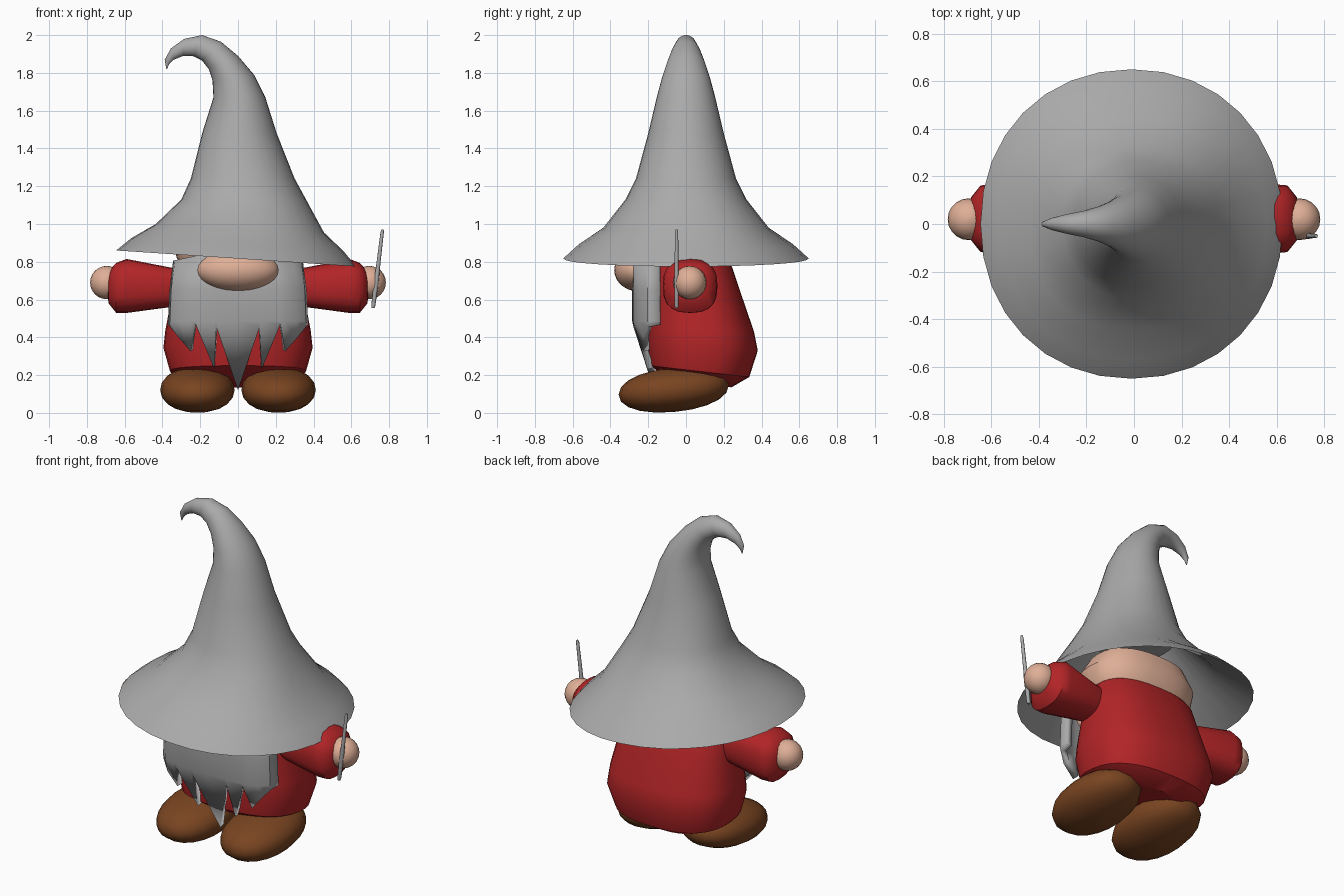
import bpy, bmesh, math
from mathutils import Vector

if "Cube" in bpy.data.objects:
    bpy.data.objects.remove(bpy.data.objects["Cube"])


def material(name, rgb):
    m = bpy.data.materials.new(name)
    m.diffuse_color = (*rgb, 1)
    m.use_nodes = True
    m.node_tree.nodes["Principled BSDF"].inputs["Base Color"].default_value = m.diffuse_color
    return m


GREY = material("grey", (0.40, 0.40, 0.40))
RED = material("red", (0.45, 0.018, 0.02))
SKIN = material("skin", (0.74, 0.43, 0.31))
BROWN = material("brown", (0.19, 0.058, 0.015))


def finish(bm, name, mat, angle=40, fix=True):
    if fix:
        bmesh.ops.recalc_face_normals(bm, faces=bm.faces)
    for f in bm.faces:
        f.smooth = True
    me = bpy.data.meshes.new(name)
    bm.to_mesh(me)
    bm.free()
    me.materials.append(mat)
    me.set_sharp_from_angle(angle=math.radians(angle))
    ob = bpy.data.objects.new(name, me)
    bpy.context.collection.objects.link(ob)
    return ob


def ring(c, u, v, n=2.0, seg=32):
    """Superellipse around c with half axes u and v."""
    pts = []
    for i in range(seg):
        a = 2 * math.pi * i / seg
        co, si = math.cos(a), math.sin(a)
        p = math.copysign(abs(co) ** (2 / n), co)
        q = math.copysign(abs(si) ** (2 / n), si)
        pts.append(Vector(c) + Vector(u) * p + Vector(v) * q)
    return pts


def loft(name, rings, mat, angle=40):
    bm = bmesh.new()
    loops = [[bm.verts.new(p) for p in r] for r in rings]
    k = len(loops[0])
    for a, b in zip(loops, loops[1:]):
        for i in range(k):
            j = (i + 1) % k
            bm.faces.new((a[i], a[j], b[j], b[i]))
    bm.faces.new(loops[0][::-1])
    bm.faces.new(loops[-1])
    return finish(bm, name, mat, angle)


def ellipsoid(name, c, r, mat, n=2.0, seg=20, rows=12, tilt=0.0):
    rings = []
    for i in range(rows + 1):
        a = -math.pi / 2 + math.pi * i / rows
        s = max(math.cos(a), 0.02) ** (2 / n)
        h = math.copysign(abs(math.sin(a)) ** (2 / n), a)
        rings.append(ring((c[0], c[1], c[2] + r[2] * h), (r[0] * s, 0, 0),
                          (0, r[1] * s, tilt * s), n, seg))
    return loft(name, rings, mat, 60)


# Hat: left x, left z, right x, right z, half depth, squareness
hat_rows = [
    (-.22, 1.20, .24, 1.20, .22, 2.2),      # inner wall
    (-.42, .98, .44, .93, .425, 2.4),
    (-.645, .86, .625, .775, .65, 2.1),     # brim edge
    (-.565, .925, .56, .855, .57, 2.15),
    (-.435, 1.0, .455, .955, .44, 2.4),     # brim meets crown
    (-.30, 1.13, .36, 1.13, .32, 2.2),
    (-.25, 1.24, .30, 1.24, .265, 2.1),
    (-.19, 1.48, .205, 1.48, .20, 2),
    (-.13, 1.67, .145, 1.67, .155, 2),
    (-.135, 1.76, .085, 1.79, .127, 2),
    (-.155, 1.82, .0, 1.89, .10, 2),
    (-.19, 1.865, -.09, 1.965, .075, 2),    # curled tip
    (-.235, 1.888, -.19, 2.0, .055, 2),
    (-.29, 1.89, -.285, 1.98, .04, 2),
    (-.34, 1.87, -.355, 1.93, .025, 2),
    (-.365, 1.845, -.388, 1.87, .012, 2),
    (-.376, 1.82, -.38, 1.822, .002, 2),
]
loft("hat", [ring(((a + c) / 2, 0, (b + d) / 2), ((c - a) / 2, 0, (d - b) / 2),
                  (0, h, 0), n) for a, b, c, d, h, n in hat_rows], GREY, 35)


# Body and head: half width, front y, front z, back y, back z
def torso(name, rows, mat, n):
    loft(name, [ring((0, (fy + by) / 2, (fz + bz) / 2), (hx, 0, 0),
                     (0, (by - fy) / 2, (bz - fz) / 2), n)
                for hx, fy, fz, by, bz in rows], mat)


torso("body", [
    (.25, -.12, .20, .24, .135),
    (.36, -.19, .25, .335, .19),
    (.395, -.205, .36, .38, .33),
    (.385, -.20, .44, .36, .43),
    (.35, -.18, .62, .295, .62),
    (.325, -.17, .76, .245, .77),
    (.29, -.15, .80, .215, .81),
], RED, 2.5)
torso("head", [
    (.29, -.17, .77, .21, .77),
    (.325, -.20, .82, .235, .82),
    (.34, -.21, .90, .25, .90),
    (.28, -.18, 1.0, .22, 1.0),
], SKIN, 2.4)

ellipsoid("nose", (0, -.25, .755), (.22, .13, .112), SKIN, 2.0, 24, 14)

# Beard: x, y, bottom z for half of the jagged sheet
half = [(0, -.285, .12), (.115, -.283, .455), (.125, -.283, .23),
        (.225, -.278, .47), (.25, -.272, .325), (.315, -.25, .40),
        (.36, -.205, .455), (.37, -.14, .465)]
cols = [(-x, y, b) for x, y, b in half[:0:-1]] + half
bm = bmesh.new()
grid = []
for x, y, b in cols:
    col = []
    for z in (.88 - .2 * abs(x), .65, .485, b):
        taper = 1 - .35 * max(z - .6, 0)
        lean = .33 * max(.47 - z, 0)
        col.append(bm.verts.new((x * taper, y + lean, z)))
    grid.append(col)
for a, b in zip(grid, grid[1:]):
    for i in range(3):
        bm.faces.new((a[i], a[i + 1], b[i + 1], b[i]))
bm.normal_update()
if sum(f.normal.y for f in bm.faces) > 0:
    bmesh.ops.reverse_faces(bm, faces=bm.faces)
beard = finish(bm, "beard", GREY, 35, fix=False)
mod = beard.modifiers.new("thickness", "SOLIDIFY")
mod.thickness, mod.offset = .035, -1

# Mirrored sleeves, hands and shoes
sleeve = [(.26, .68, .08, .085), (.36, .665, .10, .105), (.59, .672, .145, .143),
          (.645, .662, .14, .132), (.685, .665, .09, .085), (.69, .67, .05, .05)]
for side, s in (("left", -1), ("right", 1)):
    loft(side + "_sleeve", [ring((s * x, .022, z), (0, hy, 0), (0, 0, hz), 2.6, 20)
                            for x, z, hy, hz in sleeve], RED, 50)
    ellipsoid(side + "_hand", (s * .695, .02, .69), (.088, .088, .088), SKIN)
    ellipsoid(side + "_shoe", (s * .215, -.065, .122), (.197, .292, .117),
              BROWN, 2.15, 20, 10, .025)

# Wand held beside the right hand
loft("wand", [ring((.715 + .05 * t, -.05, .555 + .415 * t), (r, 0, 0), (0, r, 0), 2, 10)
              for t, r in ((0, .008), (.03, .011), (.35, .013), (.5, .011), (.97, .009), (1, .006))],
     GREY)
